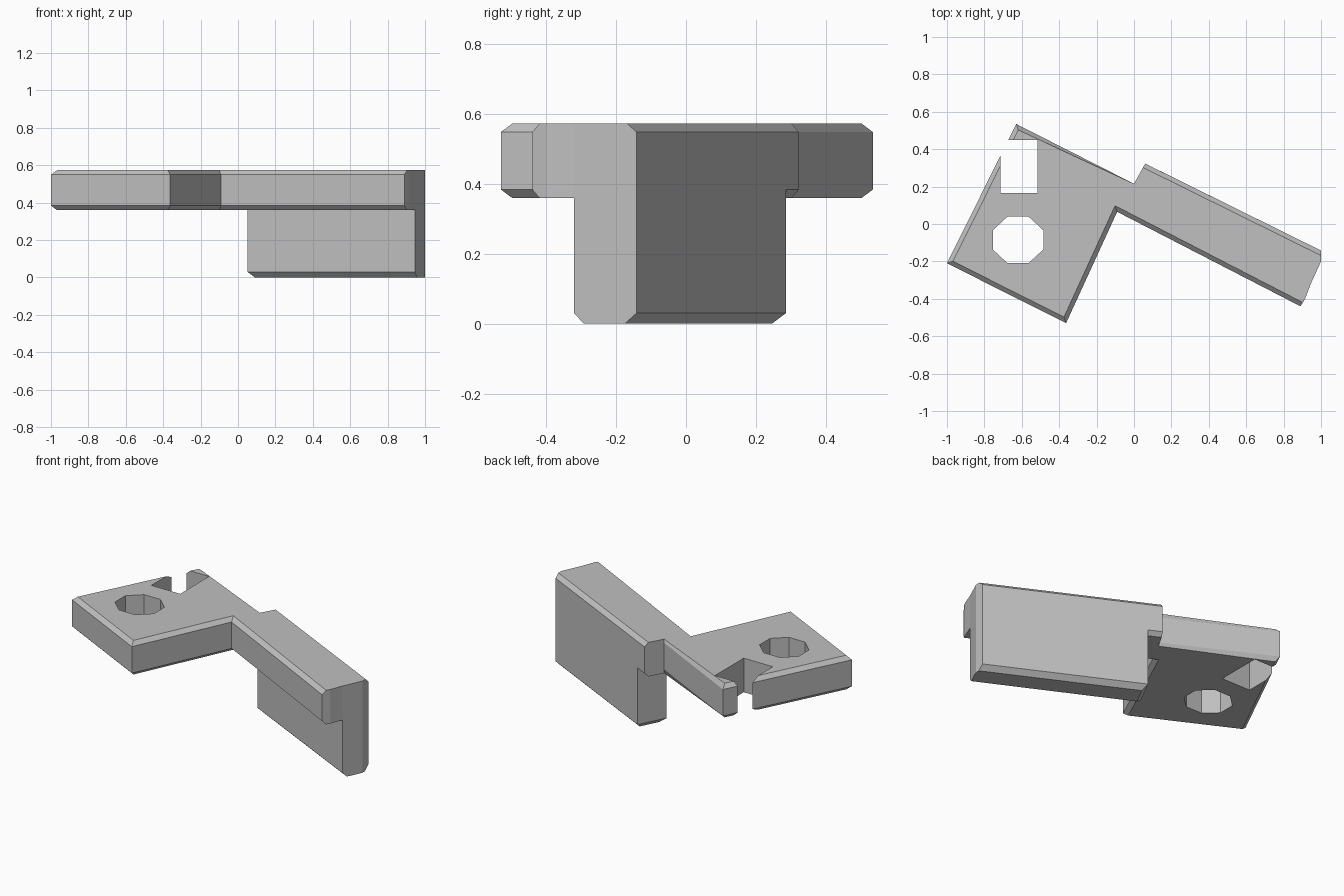
import bpy, bmesh, math

cube = bpy.data.objects.get("Cube")
if cube:
    bpy.data.objects.remove(cube, do_unlink=True)

grey = bpy.data.materials.new("light grey")
grey.use_nodes = True
grey.diffuse_color = (0.53, 0.53, 0.53, 1)
bsdf = next(n for n in grey.node_tree.nodes if n.type == 'BSDF_PRINCIPLED')
bsdf.inputs["Base Color"].default_value = grey.diffuse_color


def prism(name, outline, low, high, chamfer=0.0, rims=(), sharp=()):
    """Extrude an outline; chamfer its rims at the given heights, except sharp sides."""
    bm = bmesh.new()
    bottom = [bm.verts.new((x, y, low)) for x, y in outline]
    top = [bm.verts.new((x, y, high)) for x, y in outline]
    bm.faces.new(bottom)
    bm.faces.new(top)
    edges = []
    for i in range(len(outline)):
        j = (i + 1) % len(outline)
        bm.faces.new((bottom[i], bottom[j], top[j], top[i]))
        if i not in sharp:
            for ring, height in ((bottom, low), (top, high)):
                if height in rims:
                    edges.append(bm.edges.get((ring[i], ring[j])))
    bmesh.ops.recalc_face_normals(bm, faces=bm.faces)
    if edges:
        bmesh.ops.bevel(bm, geom=edges, offset=chamfer, offset_type='OFFSET',
                        segments=1, affect='EDGES', clamp_overlap=True)
    mesh = bpy.data.meshes.new(name)
    bm.to_mesh(mesh)
    bm.free()
    mesh.materials.append(grey)
    obj = bpy.data.objects.new(name, mesh)
    bpy.context.collection.objects.link(obj)
    return obj


def cut(target, cutter):
    """Subtract a cutter and discard it."""
    mod = target.modifiers.new("cut", 'BOOLEAN')
    mod.operation = 'DIFFERENCE'
    mod.solver = 'EXACT'
    mod.object = cutter
    bpy.context.view_layer.objects.active = target
    bpy.ops.object.modifier_apply(modifier=mod.name)
    bpy.data.objects.remove(cutter, do_unlink=True)


# Flat plate with its angled arm
UNDER, TOP = 0.36, 0.573
plate = prism("plate_and_arm", [
    (-1.0, -0.21), (-0.363, -0.53), (-0.09, 0.065), (0.89, -0.44),
    (0.915, -0.4), (0.945, -0.32), (1.0, -0.2), (1.0, -0.142),
    (0.06, 0.323), (0.0, 0.215), (-0.63, 0.535)],
    UNDER, TOP, 0.024, (UNDER, TOP), sharp=(3, 4, 5, 6, 8))

# Open slot and eight-sided hole through the plate
cut(plate, prism("slot_cutter", [
    (-0.715, 0.165), (-0.515, 0.165), (-0.515, 0.45), (-0.715, 0.45)], 0.2, 0.8))
angles = [math.radians(22.5 + 45 * i) for i in range(8)]
cut(plate, prism("hole_cutter", [
    (-0.62 + 0.146 * math.cos(a), -0.085 + 0.135 * math.sin(a)) for a in angles],
    0.2, 0.8))

# Upright wall hanging below the back of the arm
prism("hanging_wall", [
    (0.05, 0.12), (0.945, -0.32), (1.0, -0.2), (1.0, -0.142), (0.135, 0.286)],
    0.0, 0.53, 0.03, (0.0,), sharp=(1, 2))
